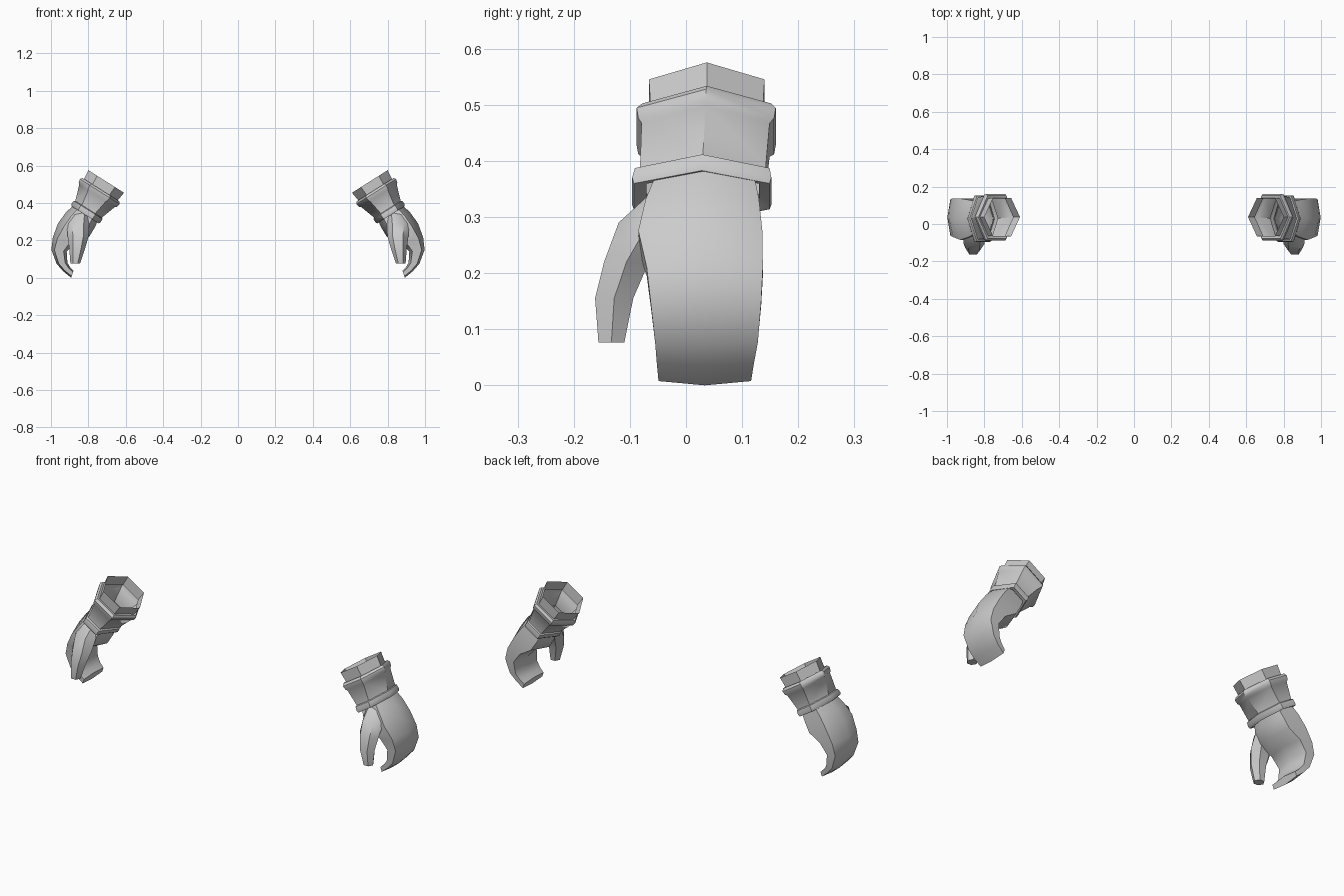
import bpy, bmesh, math
from mathutils import Vector, Matrix

if "Cube" in bpy.data.objects:
    bpy.data.objects.remove(bpy.data.objects["Cube"])

grey = bpy.data.materials.new("light_grey")
grey.diffuse_color = (0.6, 0.6, 0.6, 1)
grey.use_nodes = True
grey.node_tree.nodes["Principled BSDF"].inputs["Base Color"].default_value = grey.diffuse_color


def loft(name, loops, cap_end=False, angle=50):
    """Skin a list of equal-length loops, then mirror across x."""
    bm = bmesh.new()
    rings = [[bm.verts.new(p) for p in loop] for loop in loops]
    for a, b in zip(rings, rings[1:]):
        n = len(a)
        for i in range(n):
            j = (i + 1) % n
            bm.faces.new((a[i], a[j], b[j], b[i]))
    if cap_end:
        bm.faces.new(rings[-1])
    bmesh.ops.recalc_face_normals(bm, faces=bm.faces)
    me = bpy.data.meshes.new(name)
    bm.to_mesh(me)
    bm.free()
    me.materials.append(grey)
    ob = bpy.data.objects.new(name, me)
    bpy.context.collection.objects.link(ob)
    m = ob.modifiers.new("other_side", "MIRROR")
    m.use_mirror_merge = False
    bpy.ops.object.select_all(action='DESELECT')
    ob.select_set(True)
    bpy.context.view_layer.objects.active = ob
    bpy.ops.object.shade_smooth_by_angle(angle=math.radians(angle))
    return ob


def hexagon(outer, inner, y0, y1, k=0.5):
    """Six-sided section between two xz points, spanning y0..y1."""
    o = Vector((outer[0], 0, outer[1]))
    i = Vector((inner[0], 0, inner[1]))
    c, h = (o + i) / 2, (o - i) / 2
    pts = [(1, .5), (k, 1), (-k, 1), (-1, .5), (-k, 0), (k, 0)]
    return [c + h * u + Vector((0, y0 + (y1 - y0) * t, 0)) for u, t in pts]


# Cuff: slanted hexagonal sleeve with two raised bands
start = Vector((0.705, 0.515))
axis, side = Vector((0.535, -0.845)), Vector((0.845, 0.535))
profile = [  # distance along sleeve, half width, half depth, y centre
    (0.0, .113, .103, .037), (.056, .106, .100, .037),
    (.052, .117, .115, .037), (.064, .125, .124, .036),
    (.084, .121, .121, .036), (.092, .112, .114, .035),
    (.176, .084, .112, .030), (.180, .091, .120, .029),
    (.200, .092, .124, .028), (.211, .086, .121, .028),
    (.208, .075, .100, .030),
]
loops = []
for s, hu, hy, cy in profile:
    c = start + axis * s
    loops.append(hexagon(c + side * hu, c - side * hu, cy - hy, cy + hy))
loft("cuff", loops, angle=42)

# Mitten: palm and curled fingers, outer and inner edges in xz plus y range
rows = [
    ((.880, .388), (.748, .308), -.055, .122),
    ((.922, .347), (.765, .270), -.072, .130),
    ((.963, .290), (.795, .220), -.085, .136),
    ((.990, .215), (.870, .190), -.070, .137),
    ((.998, .150), (.916, .140), -.063, .134),
    ((.970, .075), (.912, .080), -.055, .128),
    ((.935, .035), (.897, .055), -.052, .121),
    ((.892, .000), (.879, .038), -.049, .116),
]
loft("mitten", [hexagon(o, i, a, b, .6) for o, i, a, b in rows], True)

# Thumb: tapered six-sided finger hanging in front of the palm
thumb = [  # centre x, y, z, half width, half depth
    (.845, -.030, .345, .050, .030), (.855, -.066, .290, .060, .054),
    (.855, -.106, .220, .056, .040), (.860, -.128, .155, .042, .034),
    (.870, -.133, .076, .026, .023),
]
loft("thumb", [hexagon((x + hx, z), (x - hx, z), y - hy, y + hy)
               for x, y, z, hx, hy in thumb], True)
